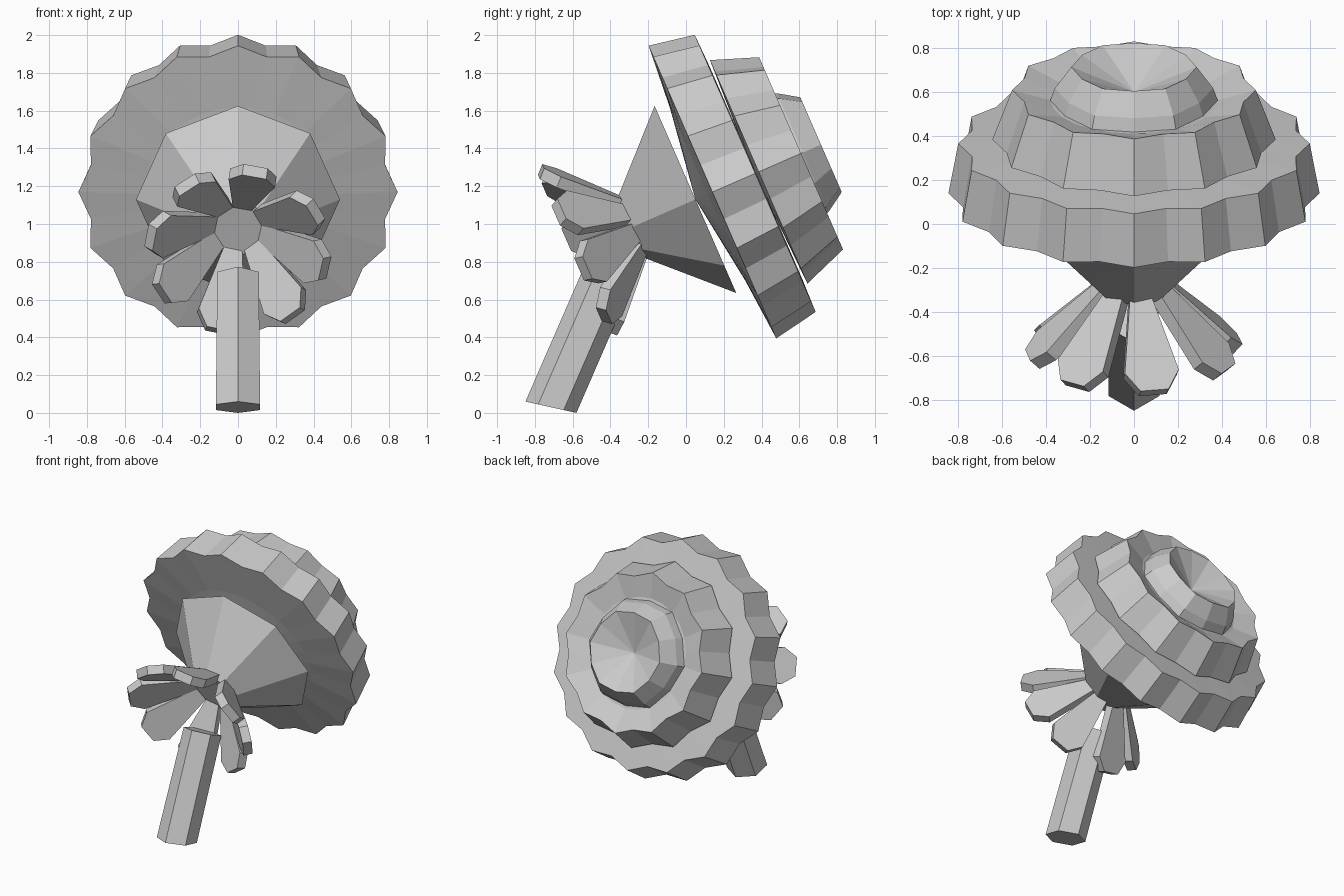
import bpy, bmesh
from math import sin, cos, pi, radians
from mathutils import Vector

cube = bpy.data.objects.get("Cube")
if cube:
    bpy.data.objects.remove(cube, do_unlink=True)

# One plain grey for the whole flower
grey = bpy.data.materials.new("plain grey")
grey.use_nodes = True
grey.diffuse_color = (0.6, 0.6, 0.6, 1)
grey.node_tree.nodes["Principled BSDF"].inputs["Base Color"].default_value = grey.diffuse_color

# Tilted frame of the bloom: the axis points up and back
ORIGIN = Vector((0, 0.05, 1.13))
AXIS = Vector((0, 0.917, 0.4))
UP = Vector((0, -0.4, 0.917))
SIDE = Vector((1, 0, 0))


def place(radius, angle, along, across=0.0):
    out = SIDE * cos(angle) + UP * sin(angle)
    tangent = UP * cos(angle) - SIDE * sin(angle)
    return ORIGIN + AXIS * along + out * radius + tangent * across


def finish(name, bm):
    bmesh.ops.recalc_face_normals(bm, faces=bm.faces)
    mesh = bpy.data.meshes.new(name)
    bm.to_mesh(mesh)
    bm.free()
    mesh.materials.append(grey)
    obj = bpy.data.objects.new(name, mesh)
    bpy.context.collection.objects.link(obj)
    return obj


def skin(name, loops):
    """Join closed loops of points; a one-point loop is a tip."""
    bm = bmesh.new()
    rings = [[bm.verts.new(p) for p in loop] for loop in loops]
    for a, b in zip(rings, rings[1:]):
        n = max(len(a), len(b))
        for i in range(n):
            j = (i + 1) % n
            if len(a) == 1:
                bm.faces.new((a[0], b[i], b[j]))
            elif len(b) == 1:
                bm.faces.new((a[i], a[j], b[0]))
            else:
                bm.faces.new((a[i], a[j], b[j], b[i]))
    for end in (rings[0], rings[-1]):
        if len(end) > 2:
            bm.faces.new(end)
    return finish(name, bm)


def scalloped(name, peaks, profile):
    """Turned form with wavy edge; profile is (radius, along, valley ratio)."""
    loops = []
    for r, s, valley in profile:
        if r == 0:
            loops.append([place(0, 0, s)])
        else:
            loops.append([place(r * (valley if i % 2 else 1), i * pi / peaks, s)
                          for i in range(2 * peaks)])
    return skin(name, loops)


# Petal layers, each a wavy dish stacked on the one below
scalloped("outer_petals", 16, [(0, 0.0, 1), (0.5, 0.07, 1), (0.845, 0.098, 0.94),
                               (0.80, 0.345, 0.94), (0.6, 0.35, 1), (0, 0.35, 1)])
scalloped("middle_petals", 12, [(0, 0.34, 1), (0.645, 0.365, 0.93),
                                (0.555, 0.61, 0.93), (0.38, 0.56, 1), (0, 0.56, 1)])
scalloped("inner_petals", 6, [(0, 0.54, 1), (0.385, 0.55, 0.95), (0.36, 0.62, 0.95),
                              (0.285, 0.725, 0.96), (0, 0.60, 1)])

# Calyx: eight-sided cone holding the petals
skin("calyx", [[place(r, i * pi / 4, s) for i in range(8)]
               for r, s in ((0.16, -0.387), (0.54, 0.0))])

# Sepals: thick plates fanning out from the small end of the calyx
HALF_OUTLINE = ((0.0, 0.05), (0.8, 0.125), (1.0, 0.065))
outline = [(t, w) for t, w in HALF_OUTLINE] + [(t, -w) for t, w in reversed(HALF_OUTLINE)]
for number, degrees in enumerate((79, 29, -12, -52, -103, -149, 170, 125)):
    angle = radians(degrees)
    loops = []
    for thick in (-0.022, 0.022):
        loops.append([place(0.14 + 0.33 * t + thick, angle, -0.37 - 0.32 * t + thick, w)
                      for t, w in outline])
    skin(f"sepal_{number + 1}", loops)

# Stem: six-sided rod leaning into the sepals
stem_ends = ((Vector((0, -0.715, 0.03)), Vector((0, 0.135, -0.03)), 0.135),
             (Vector((0, -0.415, 0.72)), Vector((0, 0.124, -0.054)), 0.127))
skin("stem", [[centre + depth * cos(i * pi / 3) + SIDE * width * sin(i * pi / 3)
               for i in range(6)] for centre, depth, width in stem_ends])
